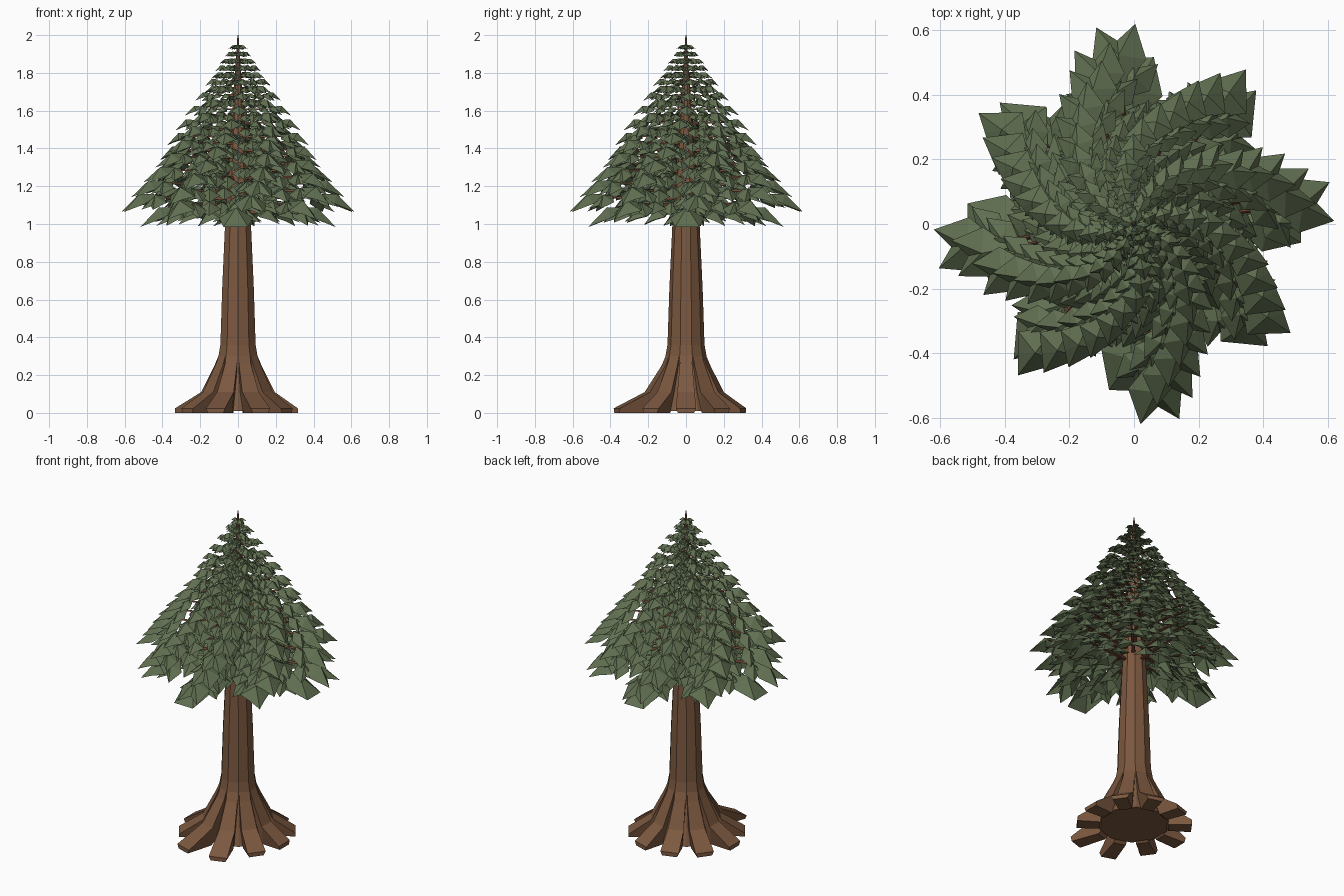
import bpy, bmesh, math, random
from mathutils import Matrix, Vector

if "Cube" in bpy.data.objects:
    bpy.data.objects.remove(bpy.data.objects["Cube"])

random.seed(4)


def material(name, rgb):
    m = bpy.data.materials.new(name)
    m.diffuse_color = (*rgb, 1)
    m.use_nodes = True
    m.node_tree.nodes["Principled BSDF"].inputs["Base Color"].default_value = m.diffuse_color
    return m


bark = material("brown bark", (0.20, 0.098, 0.050))
twig = material("red brown twig", (0.17, 0.065, 0.035))
needle = material("dull green needles", (0.118, 0.160, 0.082))


def finish(bm, name, mat, fix_normals=True):
    if fix_normals:
        bmesh.ops.recalc_face_normals(bm, faces=bm.faces[:])
    me = bpy.data.meshes.new(name)
    bm.to_mesh(me)
    bm.free()
    me.materials.append(mat)
    ob = bpy.data.objects.new(name, me)
    bpy.context.collection.objects.link(ob)
    return ob


def loft(bm, rings):
    """Join rings of points with quads and cap both ends."""
    vs = [[bm.verts.new(p) for p in ring] for ring in rings]
    n = len(vs[0])
    for a, b in zip(vs, vs[1:]):
        for i in range(n):
            j = (i + 1) % n
            bm.faces.new((a[i], a[j], b[j], b[i]))
    bm.faces.new(vs[0][::-1])
    bm.faces.new(vs[-1])


# Trunk: ten-sided tapering column ending in a thin spike
SIDES = 10
profile = [(0.20, 0.01), (0.165, 0.1), (0.118, 0.25), (0.098, 0.36),
           (0.088, 0.66), (0.072, 1.0), (0.045, 1.4), (0.014, 1.85), (0.003, 2.0)]
bm = bmesh.new()
loft(bm, [[(r * math.cos(math.tau * (i + 0.5) / SIDES),
            r * math.sin(math.tau * (i + 0.5) / SIDES), z) for i in range(SIDES)]
          for r, z in profile])
finish(bm, "trunk", bark)

# Roots: buttresses that flare outward and end in flat, blunt toes
bm = bmesh.new()
for i in range(10):
    ang = math.radians(-72 + 36 * i)
    reach = 0.385 if i in (0, 9) else random.uniform(0.315, 0.335)
    rot = Matrix.Rotation(ang, 4, 'Z')
    # distance out, top height, underside height, half width
    path = [(0.075, 0.37, 0.30, 0.022), (0.125, 0.25, 0.10, 0.034),
            (0.195, 0.11, 0.012, 0.046), (reach, 0.024, 0.012, 0.054)]
    if i in (0, 9):
        path[2] = (0.215, 0.11, 0.012, 0.046)
    rings = []
    for r, top, low, w in path:
        inner = r - 0.05 if r < 0.15 else r
        rings.append([rot @ Vector(p) for p in
                      ((r, -w, top), (r, w, top), (inner, w * 0.8, low), (inner, -w * 0.8, low))])
    loft(bm, rings)
bm.verts.ensure_lookup_table()
low = min(v.co.z for v in bm.verts)
for v in bm.verts:
    if v.co.z < low + 0.001:
        v.co.z = 0.0
finish(bm, "roots", bark)


def leaf(bm, mat, size, kind):
    """A folded needle spray: raised middle with drooping points around it."""
    corner, tip = {"flat": (1.0, 1.0), "fork": (1.0, 0.76), "star": (0.72, 1.0)}[kind]
    cw = 0.20 if kind == "star" else 0.30
    rim = [(0, 0, 0), (0.42, -0.42, -0.20), (corner, -cw, -0.36 * corner),
           (tip, 0, -0.36 * tip), (corner, cw, -0.36 * corner), (0.42, 0.42, -0.20)]
    c = bm.verts.new(mat @ (Vector((0.5, 0, 0.07)) * size))
    vs = [bm.verts.new(mat @ (Vector(p) * size)) for p in rim]
    for a, b in zip(vs, vs[1:] + vs[:1]):
        bm.faces.new((c, a, b))


# Crown: whorls of four boughs, each tier turned a little past the one below
TIERS, BOUGHS = 25, 4
green, wood = bmesh.new(), bmesh.new()
for k in range(TIERS):
    za = 1.075 + 0.86 * k / (TIERS - 1)
    scale = (2.03 - za) / 0.9
    z_tip = za - 0.07 * scale
    reach = 0.57 * (2.0 - z_tip) / 0.86
    kind = "fork" if k % 2 == 0 else "star"
    if k < 2:
        reach = (0.51, 0.555)[k]
        kind = ("flat", "star")[k]
    size = 0.185 * scale + 0.02
    for j in range(BOUGHS):
        ang = math.radians(48 * k + 90 * j + random.uniform(-1.5, 1.5))
        base = Matrix.Translation((0, 0, za)) @ Matrix.Rotation(ang, 4, 'Z')
        stem = reach - size * 0.93

        # Thin bough carrying the sprays
        w = 0.012 * scale + 0.002
        loft(wood, [[base @ Vector((x, q * math.cos(t), h + q * math.sin(t)))
                     for t in (math.pi / 2, math.pi * 7 / 6, math.pi * 11 / 6)]
                    for x, q, h in ((0, w, -0.015 * scale),
                                    (stem + size * 0.4, w * 0.3, -0.004))])

        # End spray
        leaf(green, base @ Matrix.Translation((stem, 0, 0.01))
             @ Matrix.Rotation(math.radians(6), 4, 'Y'), size, kind)
        # Paired side sprays and a middle spray along the bough
        for f in (0.30, 0.62, 0.92):
            for s in (-1, 1):
                yaw = math.radians(s * random.uniform(30, 40))
                pitch = math.radians(random.uniform(2, 14))
                leaf(green, base @ Matrix.Translation((stem * f, 0, 0.004))
                     @ Matrix.Rotation(yaw, 4, 'Z') @ Matrix.Rotation(pitch, 4, 'Y'),
                     size * 0.74, "star" if f < 0.9 else "fork")
        leaf(green, base @ Matrix.Translation((stem * 0.5, 0, 0.012))
             @ Matrix.Rotation(math.radians(4), 4, 'Y'), size * 0.8, kind)

finish(wood, "boughs", twig)
finish(green, "needle_sprays", needle, False)
